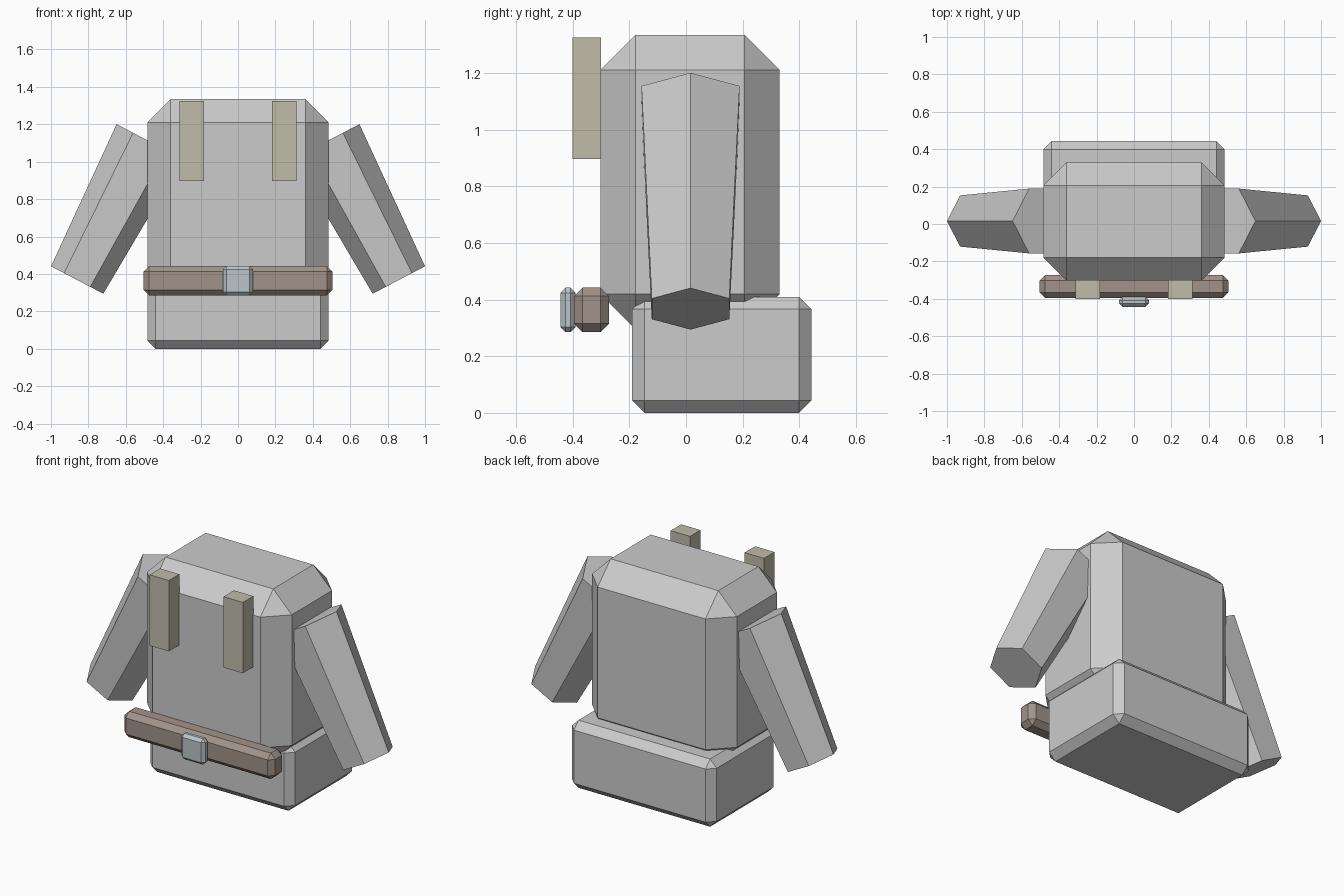
import bpy, bmesh
from math import radians, atan2
from mathutils import Matrix, Vector

if "Cube" in bpy.data.objects:
    bpy.data.objects.remove(bpy.data.objects["Cube"])


def material(name, rgb):
    m = bpy.data.materials.new(name)
    m.diffuse_color = (*rgb, 1)
    m.use_nodes = True
    m.node_tree.nodes["Principled BSDF"].inputs["Base Color"].default_value = m.diffuse_color
    return m


def finish(bm, name, mat=None):
    bmesh.ops.recalc_face_normals(bm, faces=bm.faces)
    me = bpy.data.meshes.new(name)
    bm.to_mesh(me)
    bm.free()
    ob = bpy.data.objects.new(name, me)
    bpy.context.collection.objects.link(ob)
    if mat:
        me.materials.append(mat)
    return ob


def box(name, lo, hi, chamfer=0, mat=None):
    lo, hi = Vector(lo), Vector(hi)
    bm = bmesh.new()
    bmesh.ops.create_cube(bm, size=1, matrix=Matrix.Translation((lo + hi) / 2)
                          @ Matrix.Diagonal((*(hi - lo), 1)))
    if chamfer:
        bmesh.ops.bevel(bm, geom=bm.edges[:], offset=chamfer, segments=1,
                        affect='EDGES', clamp_overlap=True)
    return finish(bm, name, mat)


def arm(name, side):
    # tapered six-sided sleeve from shoulder to wrist
    top = Vector((0.472 * side, 0.016, 1.108))
    end = Vector((0.86 * side, 0.016, 0.3675))
    d = end - top
    bm = bmesh.new()
    bmesh.ops.create_cone(
        bm, cap_ends=True, segments=6, radius1=0.158, radius2=0.2, depth=d.length,
        matrix=Matrix.Translation((top + end) / 2)
        @ Matrix.Rotation(-atan2(d.x, -d.z), 4, 'Y') @ Matrix.Rotation(radians(90), 4, 'Z'))
    return finish(bm, name)


leather = material("leather", (0.36, 0.29, 0.25))
metal = material("metal", (0.50, 0.56, 0.58))
cloth = material("cloth", (0.53, 0.50, 0.40))

# body
box("torso", (-0.485, -0.302, 0.295), (0.485, 0.33, 1.335), 0.124)
box("hips", (-0.485, -0.19, 0), (0.485, 0.443, 0.41), 0.044)

# belt and buckle
box("belt", (-0.505, -0.395, 0.285), (0.505, -0.272, 0.442), 0.03, leather)
box("buckle", (-0.08, -0.443, 0.285), (0.08, -0.39, 0.442), 0.018, metal)

# mirrored arms and chest straps
for side, label in ((-1, "left"), (1, "right")):
    arm(label + "_arm", side)
    x = 0.248 * side
    box(label + "_strap", (x - 0.065, -0.4, 0.896), (x + 0.065, -0.3, 1.325), 0, cloth)
